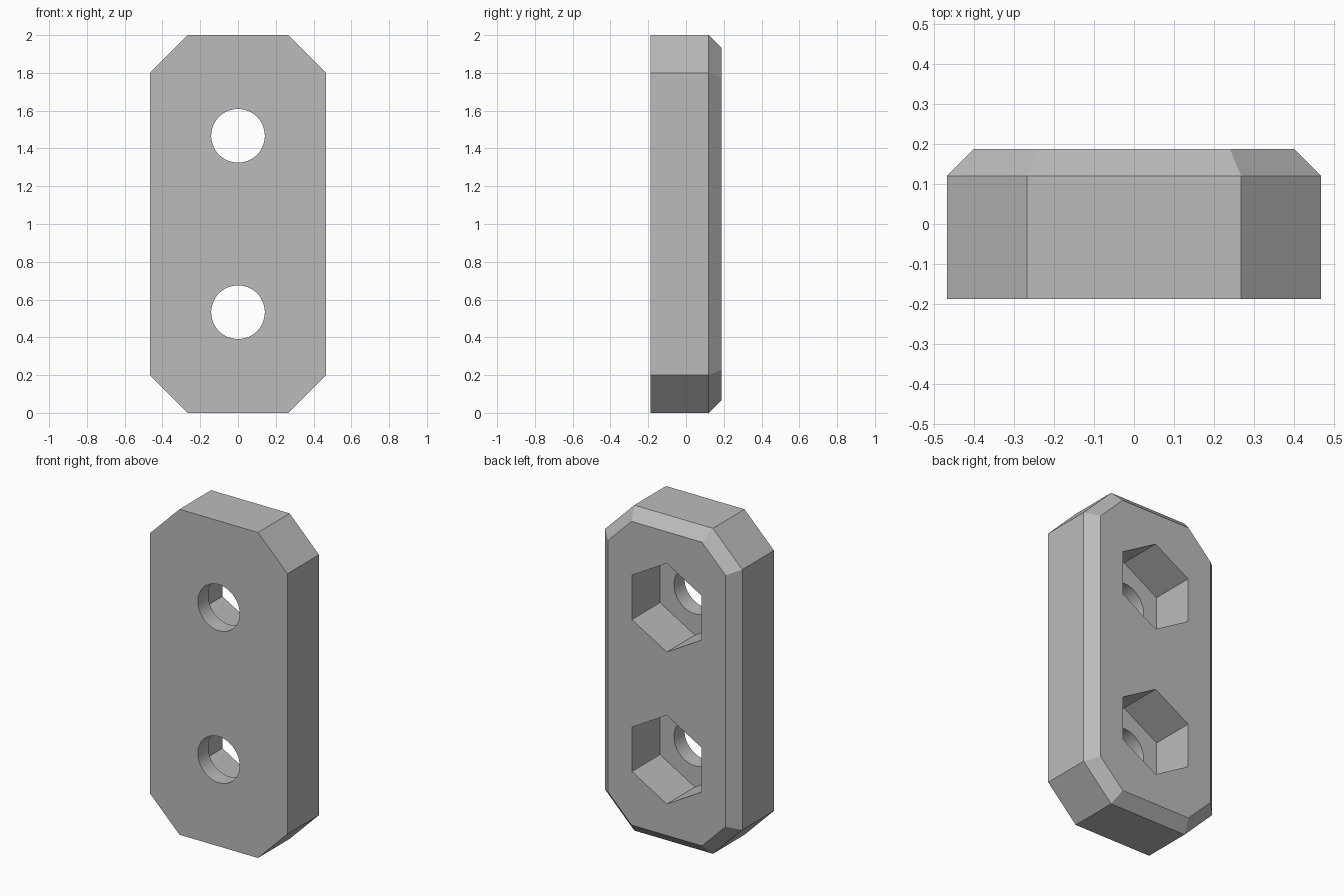
import bpy, bmesh, math
from mathutils import Matrix, Vector

cube = bpy.data.objects.get("Cube")
if cube:
    bpy.data.objects.remove(cube, do_unlink=True)

HALF_W, HALF_H, HALF_D = 0.467, 1.0, 0.187
CORNER, BEVEL = 0.2, 0.067
HOLE_R, HEX_R, FLOOR_Y = 0.142, 0.273, -0.086
HOLE_Z = (0.533, 1.467)

grey = bpy.data.materials.new("plain grey")
grey.use_nodes = True
grey.diffuse_color = (0.5, 0.5, 0.5, 1)
grey.node_tree.nodes["Principled BSDF"].inputs["Base Color"].default_value = (0.5, 0.5, 0.5, 1)


def make_object(name, bm):
    bmesh.ops.recalc_face_normals(bm, faces=bm.faces)
    mesh = bpy.data.meshes.new(name)
    bm.to_mesh(mesh)
    bm.free()
    mesh.materials.append(grey)
    obj = bpy.data.objects.new(name, mesh)
    bpy.context.collection.objects.link(obj)
    return obj


def octagon(bm, y, inset):
    """Rectangle with cut corners, shrunk evenly by inset."""
    w, h = HALF_W - inset, HALF_H - inset
    c = CORNER - inset * (1 - math.tan(math.pi / 8))
    quarter = [(w, h - c), (w - c, h)]
    pts = quarter + [(-x, z) for x, z in quarter[::-1]]
    pts += [(-x, -z) for x, z in pts]
    return [bm.verts.new((x, y, z + HALF_H)) for x, z in pts]


def cutter(name, sides, radius, y0, y1, z):
    """Prism along y with one corner pointing up."""
    bm = bmesh.new()
    bmesh.ops.create_cone(bm, cap_ends=True, segments=sides, radius1=radius,
                          radius2=radius, depth=y1 - y0)
    top = max(bm.verts, key=lambda v: v.co.y).co
    spin = Matrix.Rotation(math.pi / 2 - math.atan2(top.y, top.x), 4, 'Z')
    place = Matrix.Translation(Vector((0, (y0 + y1) / 2, z)))
    bm.transform(place @ Matrix.Rotation(math.pi / 2, 4, 'X') @ spin)
    obj = make_object(name, bm)
    obj.hide_render = True
    return obj


# Plate with cut corners and a bevelled back rim
bm = bmesh.new()
rings = [octagon(bm, -HALF_D, 0), octagon(bm, HALF_D - BEVEL, 0), octagon(bm, HALF_D, BEVEL)]
for a, b in zip(rings, rings[1:]):
    for i in range(len(a)):
        j = (i + 1) % len(a)
        bm.faces.new((a[i], a[j], b[j], b[i]))
bm.faces.new(rings[0])
bm.faces.new(rings[-1])
plate = make_object("plate", bm)
bpy.context.view_layer.objects.active = plate
plate.select_set(True)

# Hexagonal nut pockets from the back, round bolt holes right through
for z in HOLE_Z:
    for tool in (cutter("nut_pocket_cutter", 6, HEX_R, FLOOR_Y, 0.4, z),
                 cutter("bolt_hole_cutter", 64, HOLE_R, -0.4, 0.3, z)):
        mod = plate.modifiers.new("cut", 'BOOLEAN')
        mod.operation, mod.solver, mod.object = 'DIFFERENCE', 'EXACT', tool
        bpy.ops.object.modifier_apply(modifier=mod.name)
        bpy.data.objects.remove(tool, do_unlink=True)

bpy.ops.object.shade_smooth_by_angle(angle=math.radians(25))
